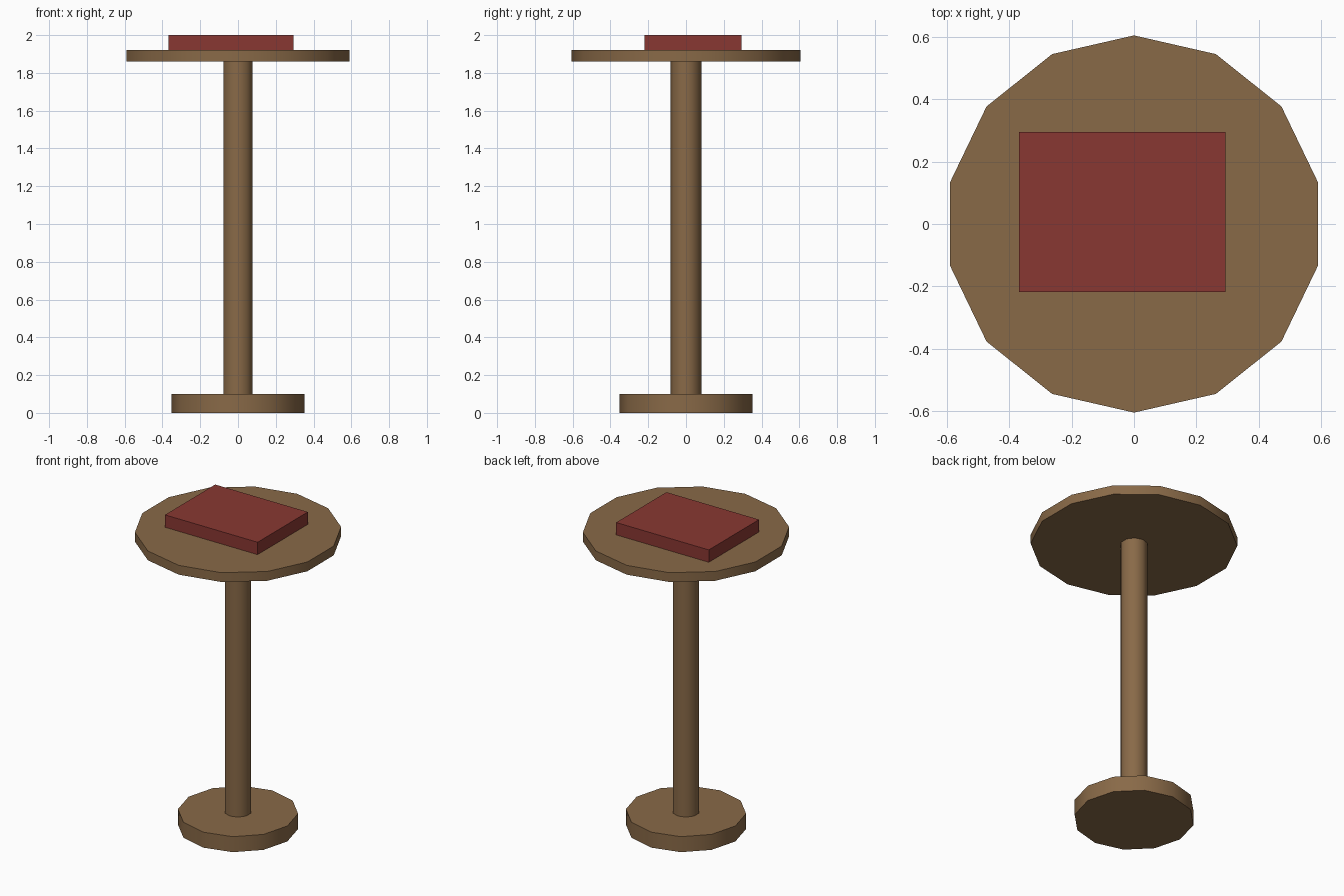
import bpy
import math

if "Cube" in bpy.data.objects:
    bpy.data.objects.remove(bpy.data.objects["Cube"], do_unlink=True)


def make_material(name, colour):
    mat = bpy.data.materials.new(name)
    mat.use_nodes = True
    mat.diffuse_color = colour
    mat.node_tree.nodes["Principled BSDF"].inputs["Base Color"].default_value = colour
    return mat


def disc(name, sides, radius, bottom, top, mat):
    """Upright cylinder with smooth sides and crisp rims."""
    bpy.ops.mesh.primitive_cylinder_add(
        vertices=sides, radius=radius, depth=top - bottom,
        location=(0, 0, (bottom + top) / 2))
    obj = bpy.context.object
    obj.name = name
    obj.data.materials.append(mat)
    bpy.ops.object.shade_smooth_by_angle(angle=math.radians(50))
    return obj


wood = make_material("brown wood", (0.25, 0.143, 0.064, 1))
red = make_material("dark red cover", (0.25, 0.039, 0.032, 1))

# Pedestal table: foot, post and round top
disc("base", 12, 0.353, 0, 0.10, wood)
disc("post", 10, 0.081, 0.10, 1.86, wood)
disc("table_top", 14, 0.605, 1.86, 1.92, wood)

# Closed book lying off centre on the top
bpy.ops.mesh.primitive_cube_add(size=1, location=(-0.038, 0.038, 1.96))
book = bpy.context.object
book.name = "book"
book.scale = (0.662, 0.513, 0.08)
bpy.ops.object.transform_apply(location=False, rotation=False, scale=True)
book.data.materials.append(red)
